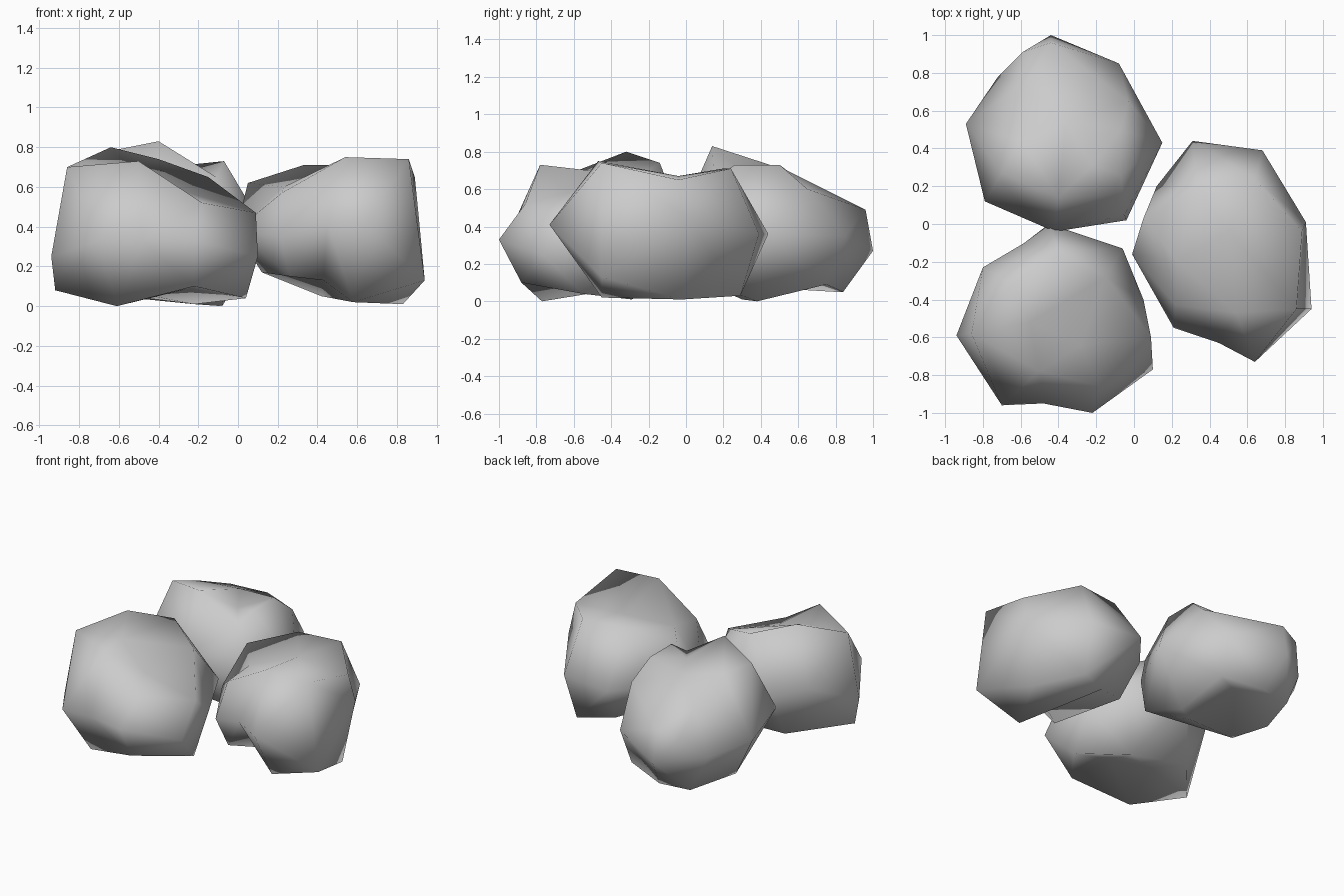
import bpy, bmesh
from mathutils import Vector


def rock(name, centre, points):
    """Skin a boulder: connect corners as seen from its centre, then place them."""
    centre = Vector(centre)
    bm = bmesh.new()
    corners = [Vector(p) for p in points]
    verts = [bm.verts.new((p - centre).normalized()) for p in corners]
    bmesh.ops.convex_hull(bm, input=verts)
    for v, p in zip(verts, corners):
        v.co = p
    bmesh.ops.recalc_face_normals(bm, faces=bm.faces)
    for f in bm.faces:
        f.smooth = True
    mesh = bpy.data.meshes.new(name)
    bm.to_mesh(mesh)
    bm.free()
    obj = bpy.data.objects.new(name, mesh)
    bpy.context.collection.objects.link(obj)
    return obj


# Each boulder: top corners, waist corners, underside corners
rock("front_left_rock", (-0.42, -0.52, 0.38), [
    (-0.64, -0.32, 0.80), (-0.50, -0.78, 0.73), (-0.86, -0.58, 0.70),
    (-0.40, -0.14, 0.74), (-0.15, -0.28, 0.65), (-0.28, -0.64, 0.58),
    (-0.55, -0.52, 0.70), (0.09, -0.60, 0.47), (-0.18, -0.86, 0.52),
    (-0.22, -1.00, 0.33), (-0.48, -0.95, 0.33), (-0.70, -0.96, 0.33),
    (0.10, -0.77, 0.25), (-0.94, -0.59, 0.25), (-0.80, -0.23, 0.42),
    (-0.45, 0.00, 0.38), (-0.06, -0.13, 0.40), (0.05, -0.40, 0.30),
    (-0.58, -0.10, 0.35),
    (-0.92, -0.57, 0.08), (-0.61, -0.77, 0.00), (-0.22, -0.88, 0.10),
    (0.04, -0.55, 0.04), (-0.22, -0.29, 0.01), (-0.62, -0.22, 0.06),
    (-0.24, -0.52, 0.09), (-0.48, -0.40, 0.06)])

rock("back_left_rock", (-0.38, 0.46, 0.38), [
    (-0.40, 0.14, 0.83), (-0.70, 0.27, 0.77), (-0.07, 0.50, 0.73),
    (-0.60, 0.44, 0.73), (-0.36, 0.54, 0.70), (-0.58, 0.74, 0.60),
    (-0.11, 0.15, 0.65), (-0.07, 0.26, 0.73), (-0.22, 0.31, 0.69),
    (-0.03, 0.65, 0.60), (-0.05, 0.05, 0.50),
    (-0.44, 0.96, 0.49), (-0.44, 1.00, 0.27), (-0.08, 0.85, 0.35),
    (0.15, 0.43, 0.36), (-0.04, 0.02, 0.35),
    (-0.42, -0.04, 0.42), (-0.79, 0.12, 0.42), (-0.65, 0.09, 0.25),
    (-0.89, 0.53, 0.37), (-0.72, 0.78, 0.30), (-0.59, 0.91, 0.45),
    (-0.38, 0.84, 0.05), (-0.60, 0.81, 0.05), (-0.10, 0.75, 0.09),
    (-0.08, 0.38, 0.00), (-0.22, 0.30, 0.01), (-0.06, 0.04, 0.13),
    (-0.62, 0.24, 0.05), (-0.72, 0.47, 0.07), (-0.34, 0.60, 0.13)])

rock("right_rock", (0.50, -0.12, 0.38), [
    (0.54, -0.47, 0.75), (0.86, -0.45, 0.74), (0.33, 0.20, 0.71),
    (0.64, 0.24, 0.71), (0.05, 0.03, 0.62), (0.22, -0.43, 0.57),
    (0.23, -0.20, 0.60), (0.89, -0.04, 0.65), (0.50, -0.04, 0.67),
    (0.31, 0.44, 0.36), (0.68, 0.39, 0.36), (0.91, 0.01, 0.45),
    (0.64, -0.73, 0.41), (0.21, -0.55, 0.35), (-0.01, -0.16, 0.38),
    (0.12, 0.20, 0.35), (0.45, -0.63, 0.42),
    (0.94, -0.45, 0.13), (0.83, -0.02, 0.01), (0.58, -0.45, 0.02),
    (0.65, 0.29, 0.03), (0.42, 0.18, 0.05), (0.43, -0.35, 0.13),
    (0.12, 0.00, 0.17), (0.26, -0.48, 0.15)])
